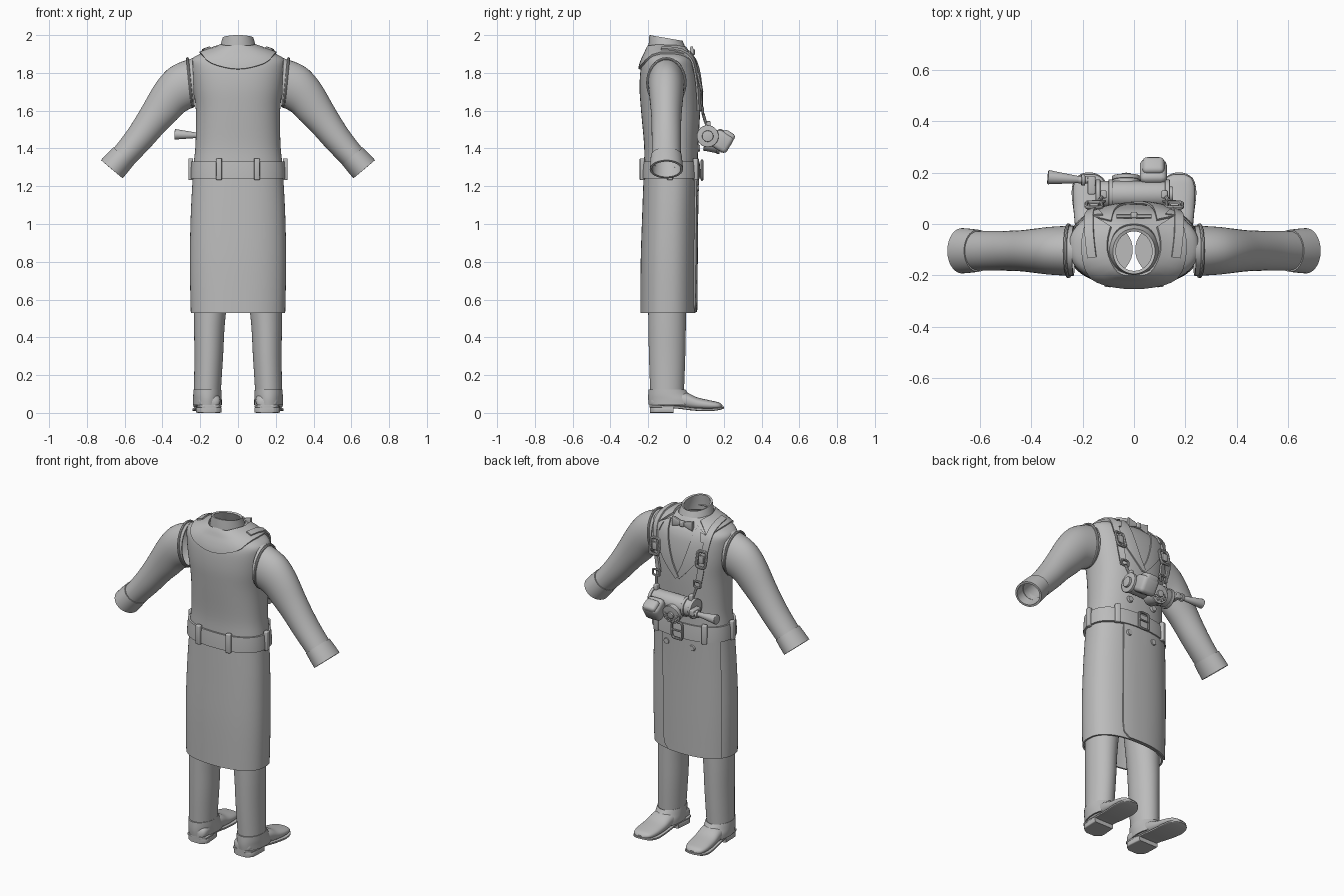
import bpy, bmesh, math
from mathutils import Vector, Matrix
from mathutils.bvhtree import BVHTree

cube = bpy.data.objects.get("Cube")
if cube:
    bpy.data.objects.remove(cube, do_unlink=True)

grey = bpy.data.materials.new("plain_grey")
grey.use_nodes = True
grey.diffuse_color = (0.5, 0.5, 0.5, 1)
grey.node_tree.nodes["Principled BSDF"].inputs["Base Color"].default_value = (0.5, 0.5, 0.5, 1)
parts = []


def register(name, data):
    ob = bpy.data.objects.new(name, data)
    bpy.context.collection.objects.link(ob)
    data.materials.append(grey)
    parts.append(ob)
    return ob


def finish(name, bm, thick=0, offset=-1, bevel=0):
    bmesh.ops.recalc_face_normals(bm, faces=bm.faces)
    me = bpy.data.meshes.new(name)
    bm.to_mesh(me)
    bm.free()
    ob = register(name, me)
    if thick:
        m = ob.modifiers.new("thickness", "SOLIDIFY")
        m.thickness, m.offset = thick, offset
    if bevel:
        m = ob.modifiers.new("bevel", "BEVEL")
        m.width, m.segments = bevel, 3
    return ob


def smooth_path(pts, n=4):
    """Catmull-Rom interpolation of equal-length tuples."""
    out = []
    for i in range(len(pts) - 1):
        a, b, c, d = (pts[max(0, min(len(pts) - 1, i + k))] for k in (-1, 0, 1, 2))
        for s in range(n):
            t = s / n
            out.append(tuple(0.5 * (2 * q + (r - p) * t + (2 * p - 5 * q + 4 * r - w) * t * t
                                    + (3 * q - p - 3 * r + w) * t ** 3)
                             for p, q, r, w in zip(a, b, c, d)))
    return out + [tuple(pts[-1])]


def ring(c, u, v, expo=2.0, sides=40):
    c, u, v = Vector(c), Vector(u), Vector(v)
    out = []
    for i in range(sides):
        t = 2 * math.pi * i / sides
        ca, sa = math.cos(t), math.sin(t)
        out.append(c + u * math.copysign(abs(ca) ** (2 / expo), ca)
                   + v * math.copysign(abs(sa) ** (2 / expo), sa))
    return out


def skin(rows, closed=True, caps=False):
    bm = bmesh.new()
    vs = [[bm.verts.new(p) for p in r] for r in rows]
    n = len(vs[0])
    for a, b in zip(vs, vs[1:]):
        for i in range(n if closed else n - 1):
            j = (i + 1) % n
            bm.faces.new((a[i], a[j], b[j], b[i]))
    if caps:
        bm.faces.new(vs[0])
        bm.faces.new(vs[-1])
    return bm


def box(name, c, size, rot=(0, 0, 0), bevel=0.005):
    bm = bmesh.new()
    bmesh.ops.create_cube(bm, size=1)
    m = Matrix.Translation(c)
    for ang, ax in zip(rot, "XYZ"):
        m = m @ Matrix.Rotation(ang, 4, ax)
    bm.transform(m @ Matrix.Diagonal((*size, 1)))
    return finish(name, bm, bevel=bevel)


def rod(name, p, q, r1, r2=None, bevel=0):
    p, q = Vector(p), Vector(q)
    bm = bmesh.new()
    m = Matrix.Translation((p + q) / 2) @ (q - p).to_track_quat("Z", "Y").to_matrix().to_4x4()
    bmesh.ops.create_cone(bm, cap_ends=True, segments=28, radius1=r1,
                          radius2=r1 if r2 is None else r2, depth=(q - p).length, matrix=m)
    return finish(name, bm, bevel=bevel)


def wire(name, pts, r, closed=False):
    cu = bpy.data.curves.new(name, "CURVE")
    cu.dimensions, cu.bevel_depth, cu.bevel_resolution = "3D", r, 2
    cu.use_fill_caps = True
    sp = cu.splines.new("POLY")
    sp.points.add(len(pts) - 1)
    for p, co in zip(sp.points, pts):
        p.co = (*co, 1)
    sp.use_cyclic_u = closed
    return register(name, cu)


def frame(name, c, w, h, r, lean=0.0):
    return wire(name, ring(c, (w / 2, 0, 0), (0, lean, h / 2), 5, 24), r, True)


# Coat: height, half width, back, front
coat_rings = [(.53, .25, -.242, .05), (.8, .255, -.24, .053), (1.05, .25, -.232, .055),
              (1.24, .24, -.225, .06), (1.32, .235, -.222, .062), (1.42, .225, -.222, .065),
              (1.6, .223, -.238, .075), (1.72, .238, -.246, .075), (1.82, .25, -.24, .062),
              (1.87, .248, -.225, .045), (1.9, .2, -.21, .025), (1.925, .13, -.2, .01),
              (1.94, .09, -.19, 0)]
body = [ring((0, (b + f) / 2, z), (w, 0, 0), (0, (f - b) / 2, 0), 2.35, 64)
        for z, w, b, f in smooth_path(coat_rings)]
bm = skin(body)
bmesh.ops.recalc_face_normals(bm, faces=bm.faces)
tree = BVHTree.FromBMesh(bm)
finish("coat", bm, .01)


def snap(p, off):
    loc, nor, _, _ = tree.find_nearest(Vector(p))
    return loc + nor * off


def patch(name, a, b, off=.005, thick=.009, across=10):
    """Cloth piece between two edges, laid on the coat."""
    rows = [[snap(Vector(p).lerp(Vector(q), i / across), off) for i in range(across + 1)]
            for p, q in zip(smooth_path(a), smooth_path(b))]
    return finish(name, skin(rows, False), thick, 0)


def ribbon(name, path, width, off=.012, thick=.01):
    pts = [snap(p, off) for p in smooth_path(path)]
    rows = []
    for i, p in enumerate(pts):
        t = pts[min(i + 1, len(pts) - 1)] - pts[max(i - 1, 0)]
        side = t.cross(tree.find_nearest(p)[1]).normalized() * width / 2
        rows.append([p - side, p + side])
    return finish(name, skin(rows, False), thick, 0)


# Overlapping front skirt panel with rounded corner
heights = (1.24, .7, .6, .56, .533)
patch("skirt_panel", [(x, .1, z) for x, z in zip((.13, .13, .127, .115, .08), heights)],
      [(-.24, 0, z) for z in heights], across=16)

# Coat collar lying over the back and shoulders
half_out = [(.17, .04, 1.87), (.2, -.1, 1.9), (.14, -.22, 1.85)]
half_in = [(.09, -.01, 1.935), (.1, -.1, 1.935), (.06, -.18, 1.935)]
flip = lambda pts: [(-x, y, z) for x, y, z in reversed(pts)]
patch("coat_collar", half_out + [(0, -.25, 1.82)] + flip(half_out),
      half_in + [(0, -.19, 1.94)] + flip(half_in), .007, .012)

# Shirt collar
neck = smooth_path([(-.095, 1.905, .104, .105, 0), (-.1, 1.94, .095, .098, -.008),
                    (-.106, 1.985, .082, .088, -.015)])
finish("shirt_collar", skin([ring((0, y, z), (w, 0, 0), (0, d, t)) for y, z, w, d, t in neck]), .012)

# Bow tie
box("bow_knot", (0, .035, 1.91), (.026, .024, .03))
for s in (1, -1):
    finish("bow_wing", skin([ring((s * x, .03, 1.91), (0, .009, 0), (0, 0, h), 4, 16)
                             for x, h in ((.008, .01), (.04, .022), (.068, .03))], caps=True))

# Belt with loops and buckle
finish("belt", skin([ring((0, -.081, z), (w, 0, 0), (0, w - .093, 0), 2.35, 64)
                     for z, w in ((1.24, .251), (1.285, .25), (1.33, .246))]), .02)
for s in (1, -1):
    for x, y, turn in ((.1, -.232, .12), (.16, .052, -.4), (.25, -.085, math.pi / 2)):
        box("belt_loop", (s * x, y, 1.29), (.03, .026, .115), (0, 0, s * turn), .006)
frame("belt_buckle", (0, .085, 1.285), .07, .1, .007)
wire("buckle_prong", [(-.03, .088, 1.285), (.035, .088, 1.285)], .005)

# Coat buttons
for x in (.09, -.09):
    for z in (1.19, 1.4):
        p = snap((x, .1, z), .004)
        rod("coat_button", p, p + Vector((0, .012, 0)), .02, .016)

for s in (1, -1):
    # Sleeve: x, z, half height, half depth, slope
    sleeve = smooth_path([(.235, 1.75, .128, .098, .05), (.335, 1.7, .122, .092, .35),
                          (.435, 1.57, .09, .08, .87), (.53, 1.445, .075, .077, .87),
                          (.63, 1.33, .066, .076, .87)], 6)
    arm_ring = lambda x, z, r, d, a: ring((s * x, -.104, z), (s * r * math.sin(a), 0, r * math.cos(a)), (0, d, 0))
    finish("sleeve", skin([arm_ring(*st) for st in sleeve]), .006)
    finish("sleeve_cuff", skin([arm_ring(x, z, r, d, .87) for x, z, r, d in
                                ((.606, 1.36, .071, .082), (.64, 1.322, .074, .086),
                                 (.668, 1.29, .075, .088))]), .012)
    wire("shoulder_seam", arm_ring(.255, 1.748, .129, .1, .1), .007, True)

    # Lapel
    patch("lapel", [(s * .09, .02, 1.92), (s * .065, .08, 1.8), (s * .03, .1, 1.69), (s * -.01, .1, 1.61)],
          [(s * .15, .03, 1.885), (s * .19, .07, 1.82), (s * .1, .1, 1.69), (s * .01, .1, 1.595)],
          .006 + .003 * s)
    patch("lapel_notch", [(s * .12, .03, 1.885), (s * .14, .06, 1.845)],
          [(s * .18, .03, 1.875), (s * .19, .06, 1.84)], .014, .008, 4)

    # Trouser leg: height, x, half width, half depth
    leg = smooth_path([(.95, .115, .11, .105), (.53, .148, .084, .1),
                       (.3, .155, .076, .096), (.11, .162, .071, .089)])
    finish("trouser_leg", skin([ring((s * x, -.1, z), (w, 0, 0), (0, d, 0)) for z, x, w, d in leg], caps=True))

    # Spat over the shoe: height, half width, back, front
    finish("spat", skin([ring((s * .162, (b + f) / 2, z), (w, 0, 0), (0, (f - b) / 2, 0)) for z, w, b, f in
                         smooth_path([(.125, .073, -.198, -.003), (.095, .075, -.2, .018),
                                      (.07, .076, -.2, .045), (.042, .076, -.197, .05)])]), .008)

    # Shoe upper and sole run heel to toe: y, half width, bottom, top
    def along(name, stations, expo):
        rows = [ring((s * (.157 + .06 * (y + .1)), y, (lo + hi) / 2), (w, 0, 0), (0, 0, (hi - lo) / 2), expo, 32)
                for y, w, lo, hi in smooth_path(stations)]
        finish(name, skin(rows, caps=True))

    along("shoe_upper", [(-.192, .03, .03, .07), (-.17, .058, .025, .1), (-.08, .064, .025, .115),
                         (.0, .067, .02, .108), (.06, .068, .016, .082), (.13, .066, .016, .066),
                         (.175, .052, .02, .055), (.193, .02, .026, .04)], 2.4)
    along("shoe_sole", [(-.193, .03, .028, .042), (-.17, .064, .028, .042), (-.06, .062, .024, .038),
                        (.04, .068, .012, .028), (.12, .072, .009, .024), (.17, .06, .014, .028),
                        (.192, .035, .02, .032), (.2, .012, .023, .033)], 6)
    along("shoe_heel", [(-.19, .035, 0, .032), (-.165, .064, 0, .032), (-.11, .066, 0, .032),
                        (-.065, .064, 0, .032)], 8)

    # Harness strap, adjuster buckle, clip and link to the device
    ribbon("harness_strap", [(s * .16, -.13, 1.92), (s * .17, .0, 1.89), (s * .17, .06, 1.81),
                             (s * .16, .08, 1.72), (s * .14, .09, 1.6)], .036, .016)
    c = snap((s * .165, .1, 1.75), .026)
    frame("strap_buckle", c, .06, .09, .008, -.01)
    box("strap_buckle_bar", c, (.034, .014, .045), bevel=.004)
    frame("strap_clip", (s * .137, .088, 1.6), .045, .035, .006)
    wire("strap_link", [(s * .135, .09, 1.585), (s * .128, .1, 1.55), (s * .12, .115, 1.51)], .008)
    box("strap_lug", (s * .118, .115, 1.525), (.024, .03, .04))

# Chest device: barrel, end rings, dial, side box and crank
rod("device_barrel", (-.135, .115, 1.465), (.135, .115, 1.465), .052, bevel=.004)
for x in (-.14, -.09, .13):
    rod("barrel_ring", (x - .009, .115, 1.465), (x + .009, .115, 1.465), .058, bevel=.003)
rod("barrel_end_cap", (.13, .115, 1.465), (.152, .115, 1.465), .03, bevel=.003)
rod("dial_mount", (-.03, .1, 1.44), (-.03, .178, 1.425), .052, bevel=.003)
rod("dial_rim", (-.03, .17, 1.427), (-.03, .186, 1.424), .056, bevel=.003)
rod("dial_hub", (-.03, .18, 1.425), (-.03, .196, 1.422), .02, bevel=.003)
for i in range(10):
    a = 2 * math.pi * i / 10
    p = Vector((-.03 + .039 * math.cos(a), .182, 1.425 + .039 * math.sin(a)))
    rod("dial_stud", p, p + Vector((0, .009, -.001)), .008)
box("device_box", (.075, .19, 1.437), (.105, .1, .1), (-.55, 0, 0), .022)
box("device_box_lid", (.075, .214, 1.45), (.085, .07, .085), (-.55, 0, 0), .018)
box("crank_mount", (-.165, .15, 1.468), (.03, .07, .035))
rod("crank_shaft", (-.15, .17, 1.468), (-.215, .172, 1.469), .014)
rod("crank_collar", (-.19, .171, 1.468), (-.205, .171, 1.469), .022, bevel=.003)
rod("crank_handle", (-.21, .172, 1.469), (-.335, .182, 1.475), .013, .028, bevel=.004)

# Bake modifiers and curves, then smooth with crisp edges
bpy.ops.object.select_all(action="DESELECT")
for ob in parts:
    ob.select_set(True)
bpy.context.view_layer.objects.active = parts[0]
bpy.ops.object.convert(target="MESH")
bpy.ops.object.shade_smooth_by_angle(angle=math.radians(35))
